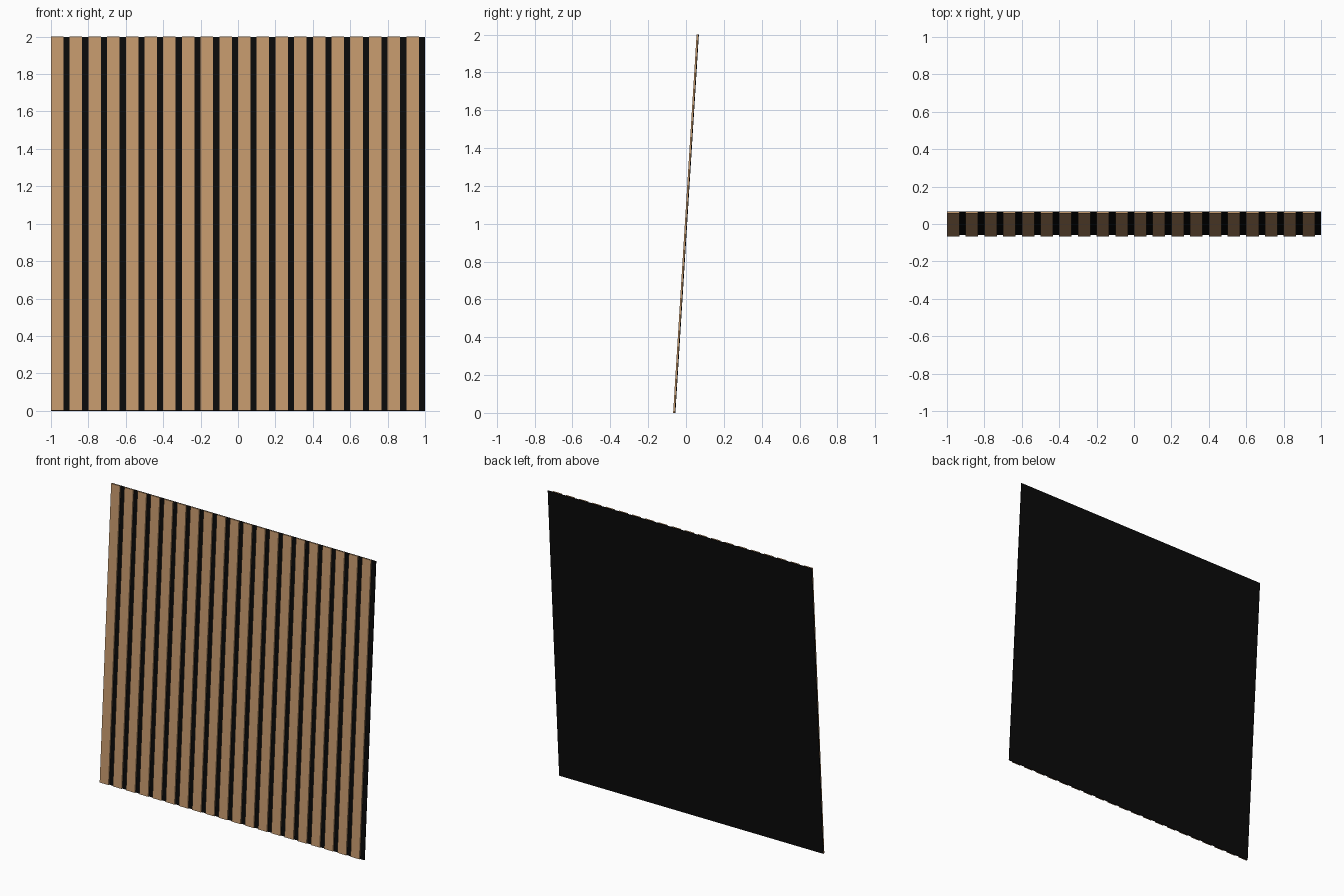
import bpy
import math
from mathutils import Matrix

cube = bpy.data.objects.get("Cube")
if cube:
    bpy.data.objects.remove(cube, do_unlink=True)


def make_material(name, colour):
    mat = bpy.data.materials.new(name)
    mat.use_nodes = True
    mat.diffuse_color = colour
    mat.node_tree.nodes["Principled BSDF"].inputs["Base Color"].default_value = colour
    return mat


wood = make_material("light wood", (0.56, 0.32, 0.155, 1))
felt = make_material("black felt", (0.003, 0.003, 0.003, 1))

# Overall panel: leans back slightly, bottom edge on the ground
TILT = math.radians(3.55)
SLATS, PITCH, SLAT_WIDTH = 20, 0.1, 0.067
SLAT_DEPTH, FELT_DEPTH = 0.008, 0.004
DEPTH = SLAT_DEPTH + FELT_DEPTH
HEIGHT = (2 - DEPTH * math.sin(TILT)) / math.cos(TILT)
LEAN = Matrix.Translation((0, 0, 1)) @ Matrix.Rotation(-TILT, 4, "X")


def add_board(name, x, y, width, depth, mat):
    bpy.ops.mesh.primitive_cube_add(size=1)
    board = bpy.context.object
    board.name = name
    board.data.transform(Matrix.Diagonal((width, depth, HEIGHT, 1)))
    board.matrix_world = LEAN @ Matrix.Translation((x, y, 0))
    board.data.materials.append(mat)


# Felt backing sheet
add_board("felt_backing", 0, (DEPTH - FELT_DEPTH) / 2, 2, FELT_DEPTH, felt)

# Vertical wooden slats, each followed by a gap
for i in range(SLATS):
    x = -1 + i * PITCH + SLAT_WIDTH / 2
    add_board(f"slat_{i + 1}", x, (SLAT_DEPTH - DEPTH) / 2, SLAT_WIDTH, SLAT_DEPTH, wood)
